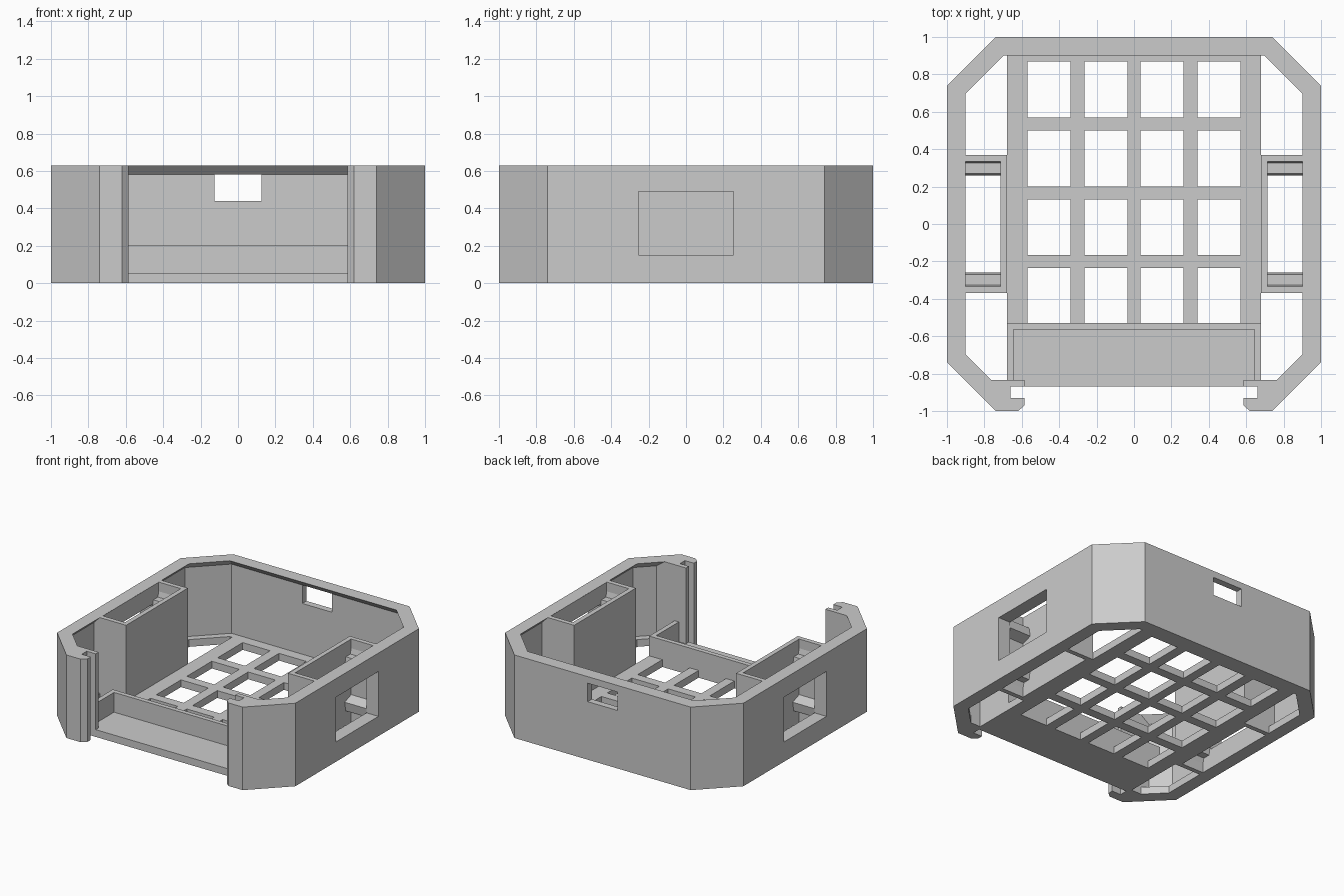
import bpy, bmesh

cube = bpy.data.objects.get("Cube")
if cube:
    bpy.data.objects.remove(cube)

grey = bpy.data.materials.new("plain grey")
grey.use_nodes = True
grey.diffuse_color = (0.6, 0.6, 0.6, 1)
grey.node_tree.nodes["Principled BSDF"].inputs["Base Color"].default_value = (0.6, 0.6, 0.6, 1)

HEIGHT, FLOOR, LIP = 0.63, 0.055, 0.1


def finish(bm, name, mirrored=False):
    bmesh.ops.recalc_face_normals(bm, faces=bm.faces)
    mesh = bpy.data.meshes.new(name)
    bm.to_mesh(mesh)
    bm.free()
    mesh.materials.append(grey)
    obj = bpy.data.objects.new(name, mesh)
    bpy.context.collection.objects.link(obj)
    if mirrored:
        obj.modifiers.new("Mirror", 'MIRROR').use_clip = True
    return obj


def loft(bm, rings, open_seam=False):
    """Skin equal-length rings and cap both ends; a seam leaves the last side open."""
    loops = [[bm.verts.new(p) for p in ring] for ring in rings]
    n = len(loops[0])
    for a, b in zip(loops, loops[1:]):
        for i in range(n - 1 if open_seam else n):
            j = (i + 1) % n
            bm.faces.new((a[i], a[j], b[j], b[i]))
    bm.faces.new(loops[0][::-1])
    bm.faces.new(loops[-1])


def box(bm, x0, x1, y0, y1, z0, z1):
    outline = [(x0, y0), (x1, y0), (x1, y1), (x0, y1)]
    loft(bm, [[(x, y, z) for x, y in outline] for z in (z0, z1)])


def cut(obj, cutter):
    mod = obj.modifiers.new("Cut", 'BOOLEAN')
    mod.object = cutter
    mod.solver = 'EXACT'


def apply_all(obj):
    bpy.ops.object.select_all(action='DESELECT')
    obj.select_set(True)
    bpy.context.view_layer.objects.active = obj
    for mod in list(obj.modifiers):
        bpy.ops.object.modifier_apply(modifier=mod.name)


# Outer wall: half outline with a front hook, lofted through the lip levels
def wall_ring(z, t):
    k = 0.74 - 0.414 * t
    outer = [(0, 1), (0.74, 1), (1, 0.74), (1, -0.74), (0.74, -1)]
    hook = [(0.62, -1), (0.585, -0.97), (0.585, -0.93), (0.66, -0.93),
            (0.66, -0.87), (0.585, -0.87), (0.585, -0.835)]
    inner = [(k + 1 - t - 0.835, -0.835), (1 - t, -k), (1 - t, k), (k, 1 - t), (0, 1 - t)]
    return [(x, y, z) for x, y in outer + hook + inner]


bm = bmesh.new()
levels = [(0, LIP), (FLOOR, LIP), (FLOOR, LIP / 2), (HEIGHT - LIP / 2, LIP / 2), (HEIGHT, LIP)]
loft(bm, [wall_ring(z, t) for z, t in levels], open_seam=True)
wall = finish(bm, "outer_wall", mirrored=True)

# Thick wall behind each side window
bm = bmesh.new()
box(bm, 0.9, 0.97, -0.37, 0.37, 0.01, HEIGHT - 0.001)
liner = finish(bm, "window_liner", mirrored=True)

# Window openings
bm = bmesh.new()
box(bm, -1.2, -0.85, -0.255, 0.255, 0.15, 0.49)
box(bm, 0.85, 1.2, -0.255, 0.255, 0.15, 0.49)
side_cutter = finish(bm, "side_window_cutter")
bm = bmesh.new()
box(bm, -0.125, 0.125, 0.85, 1.1, 0.44, 0.58)
back_cutter = finish(bm, "back_window_cutter")
cut(wall, side_cutter)
cut(wall, back_cutter)
cut(liner, side_cutter)
apply_all(wall)
apply_all(liner)
for cutter in (side_cutter, back_cutter):
    bpy.data.objects.remove(cutter)

# Floor with a four by four grid of openings
xs = [-0.68, -0.57, -0.34, -0.265, -0.035, 0.035, 0.265, 0.34, 0.57, 0.68]
ys = [-0.87, -0.53, -0.235, -0.165, 0.13, 0.2, 0.5, 0.57, 0.87, 0.9]
bm = bmesh.new()
grid = [[bm.verts.new((x, y, 0)) for x in xs] for y in ys]
for j in range(len(ys) - 1):
    for i in range(len(xs) - 1):
        if not (i % 2 and j % 2):
            bm.faces.new((grid[j][i], grid[j][i + 1], grid[j + 1][i + 1], grid[j + 1][i]))
solid = bmesh.ops.extrude_face_region(bm, geom=bm.faces[:], use_keep_orig=True)
top = [v for v in solid["geom"] if isinstance(v, bmesh.types.BMVert)]
bmesh.ops.translate(bm, verts=top, vec=(0, 0, FLOOR))
finish(bm, "floor_grid")

# Low rim around the front shelf
rim = [(-0.68, -0.87), (-0.68, -0.53), (0.68, -0.53), (0.68, -0.87),
       (0.645, -0.87), (0.645, -0.565), (-0.645, -0.565), (-0.645, -0.87)]
bm = bmesh.new()
loft(bm, [[(x, y, z) for x, y in rim] for z in (0, 0.205)])
finish(bm, "shelf_rim")

# Side pockets, open above and below
pocket = [(0.92, -0.37), (0.68, -0.37), (0.68, 0.37), (0.92, 0.37),
          (0.92, 0.335), (0.715, 0.335), (0.715, -0.335), (0.92, -0.335)]
bm = bmesh.new()
loft(bm, [[(x, y, z) for x, y in pocket] for z in (0, HEIGHT)])
finish(bm, "side_pocket", mirrored=True)

# Tapered catches in the pocket ends, above and below the window
catch = [(0.34, 0.58), (0.325, 0.52), (0.27, 0.52), (0.258, 0.45), (0.34, 0.42)]
bm = bmesh.new()
for end in (1, -1):
    for flip in (False, True):
        loft(bm, [[(x, end * y, HEIGHT - z if flip else z) for y, z in catch]
                  for x in (0.71, 0.91)])
finish(bm, "pocket_catches", mirrored=True)
